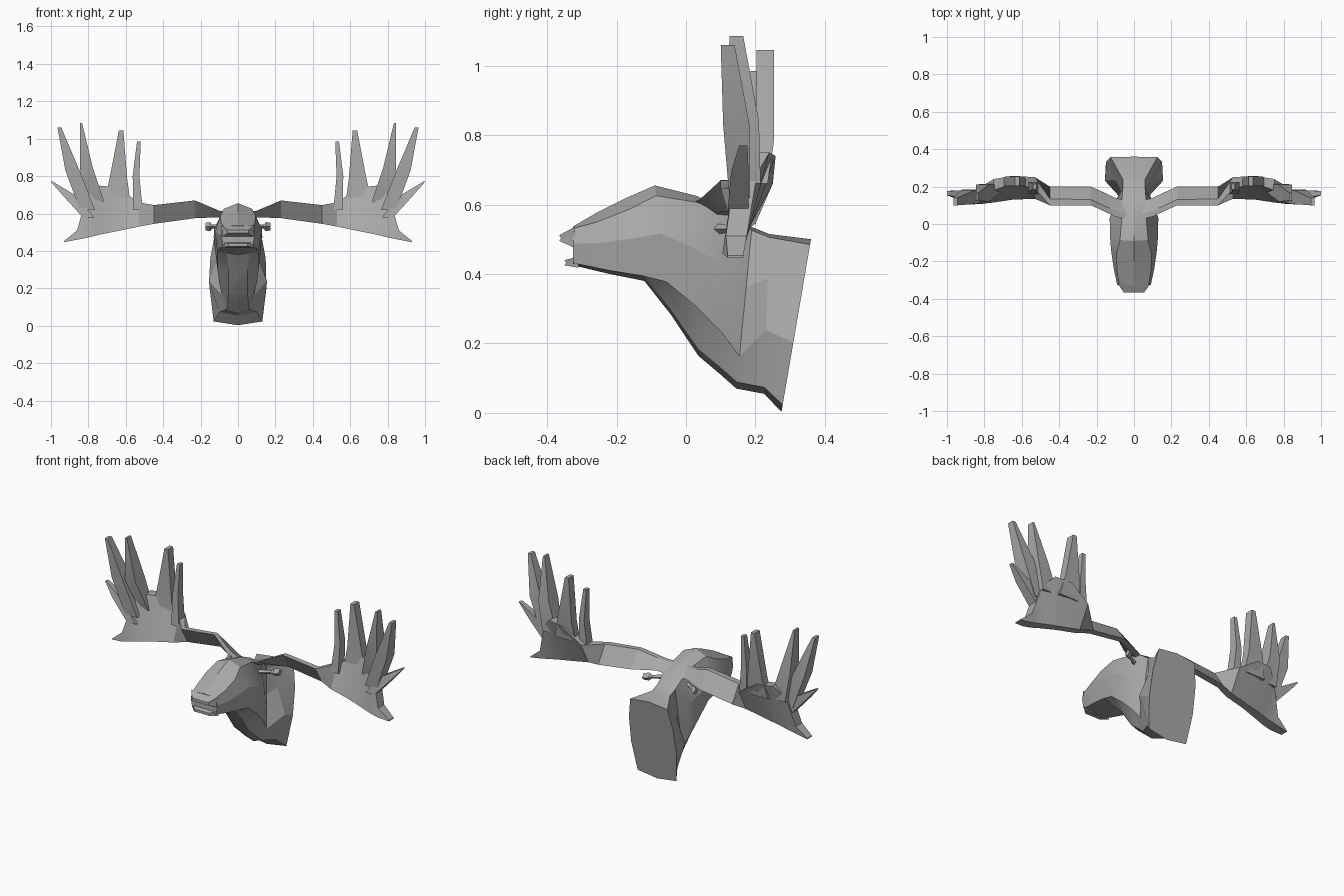
import bpy
import bmesh
import math
from mathutils import Vector

default_cube = bpy.data.objects.get("Cube")
if default_cube:
    bpy.data.objects.remove(default_cube, do_unlink=True)

# One stone grey for the whole trophy
grey = bpy.data.materials.new("stone grey")
grey.use_nodes = True
stone = (.4, .4, .4, 1)
grey.diffuse_color = stone
grey.node_tree.nodes["Principled BSDF"].inputs["Base Color"].default_value = stone


def loft(name, rings, mirrored=False, smooth_angle=25):
    """Skin a row of equal-sized point rings and cap both ends."""
    bm = bmesh.new()
    rows = [[bm.verts.new(Vector(point)) for point in ring] for ring in rings]
    count = len(rows[0])
    for first, second in zip(rows, rows[1:]):
        for i in range(count):
            j = (i + 1) % count
            bm.faces.new((first[i], first[j], second[j], second[i]))
    bm.faces.new(rows[0])
    bm.faces.new(rows[-1])
    bmesh.ops.recalc_face_normals(bm, faces=bm.faces)
    mesh = bpy.data.meshes.new(name)
    bm.to_mesh(mesh)
    bm.free()
    mesh.materials.append(grey)
    part = bpy.data.objects.new(name, mesh)
    bpy.context.collection.objects.link(part)
    bpy.ops.object.select_all(action="DESELECT")
    part.select_set(True)
    bpy.context.view_layer.objects.active = part
    bpy.ops.object.shade_smooth_by_angle(angle=math.radians(smooth_angle))
    if mirrored:
        mirror = part.modifiers.new("mirror", "MIRROR")
        mirror.use_mirror_merge = False
    return part


def body_ring(top_y, top_z, low_y, low_z, crown, crown_drop, cheek, jowl, jowl_drop, throat):
    """Symmetric cross-section; drops are shares of the way to the keel."""
    top = Vector((0, top_y, top_z))
    low = Vector((0, low_y, low_z))
    cheek_drop = (crown_drop + jowl_drop) * .45
    half = []
    for width, drop in ((crown, crown_drop), (cheek, cheek_drop),
                        (jowl, jowl_drop), (throat, .96)):
        half.append(top.lerp(low, drop) + Vector((width, 0, 0)))
    other = [Vector((-p.x, p.y, p.z)) for p in reversed(half)]
    return [top] + half + [low] + other


def muzzle_ring(y, low_z, high_z, half_width, bulge):
    """Six-sided section across the muzzle."""
    w, middle = half_width, (low_z + high_z) / 2
    return [(-w, y, low_z), (w, y, low_z), (w, y + bulge, middle),
            (w, y, high_z), (-w, y, high_z), (-w, y + bulge, middle)]


def flat_ring(x, y, z, half_x, half_y):
    """Horizontal rectangle across a tine."""
    return [(x + a * half_x, y + b * half_y, z)
            for a, b in ((-1, -1), (1, -1), (1, 1), (-1, 1))]


def antler_ring(x, low_front, low_back, low_z, high_front, high_back, high_z):
    """Leaning four-sided section across the antler."""
    return [(x, low_front, low_z), (x, low_back, low_z),
            (x, high_back, high_z), (x, high_front, high_z)]


# Head and neck, from the muzzle to the flat mounting face
stations = [
    (-.325, .537, -.325, .425, .078, .05, .09, .08, .94, .06),
    (-.26, .575, -.22, .4, .09, .14, .108, .1, .94, .06),
    (-.17, .62, -.12, .38, .095, .14, .122, .11, .94, .06),
    (-.09, .655, -.045, .285, .075, .08, .128, .11, .75, .05),
    (.03, .625, .035, .165, .065, .04, .13, .11, .7, .05),
    (.12, .585, .1, .11, .065, .02, .1, .1, .75, .055),
    (.19, .535, .145, .07, .06, .02, .07, .085, .8, .06),
    (.24, .515, .225, .055, .06, .02, .1, .155, .6, .1),
    (.36, .5, .275, .003, .125, .03, .148, .152, .6, .13),
]
loft("head_and_neck", [body_ring(*s) for s in stations], smooth_angle=20)

# Lips either side of the open mouth
loft("upper_lip", [muzzle_ring(-.365, .495, .512, .055, .005),
                   muzzle_ring(-.32, .475, .536, .087, 0)])
loft("lower_lip", [muzzle_ring(-.35, .425, .44, .05, .005),
                   muzzle_ring(-.31, .418, .45, .085, 0)])

# Antler: a strap tilted backward that twists into a palm tilted forward
antler = [
    (.03, .08, .12, .56, .02, .05, .605),
    (.1, .1, .14, .58, .04, .07, .615),
    (.23, .16, .2, .575, .1, .13, .67),
    (.45, .16, .2, .545, .1, .135, .645),
    (.53, .135, .18, .53, .19, .25, .66),
    (.65, .13, .175, .505, .215, .258, .74),
    (.75, .115, .17, .485, .18, .24, .75),
    (.81, .108, .167, .47, .14, .205, .69),
    (.86, .105, .166, .46, .115, .175, .51),
    (.93, .12, .165, .447, .12, .165, .453),
]
loft("antler_palm", [antler_ring(*s) for s in antler], mirrored=True)

# Tines rising from the palm, from the inside out
tines = {
    "inner_tine": [(.535, .19, .62, .025, .03), (.545, .2, .8, .018, .025),
                   (.53, .2, .985, .01, .015)],
    "broad_tine": [(.645, .215, .66, .07, .02), (.64, .228, .78, .048, .025),
                   (.625, .228, 1.045, .012, .025)],
    "tall_tine": [(.765, .19, .66, .05, .025), (.81, .165, .84, .035, .045),
                  (.84, .145, 1.085, .006, .02)],
    "outer_tine": [(.805, .155, .62, .04, .03), (.885, .145, .83, .038, .038),
                   (.955, .12, 1.06, .01, .02)],
    "side_tine": [(.8, .15, .58, .03, .03), (.9, .155, .695, .035, .025),
                  (.995, .165, .77, .005, .012)],
}
for name, levels in tines.items():
    loft(name, [flat_ring(*level) for level in levels], mirrored=True)


def cross_ring(x, y, z, size):
    """Diamond facing sideways."""
    return [(x, y - size, z), (x, y, z - size), (x, y + size, z), (x, y, z + size)]


# Small knobbed ears tucked under the beams
loft("ear", [cross_ring(.07, .09, .53, .015), cross_ring(.135, .13, .53, .01),
             cross_ring(.15, .14, .53, .024), cross_ring(.175, .155, .53, .02)],
     mirrored=True)
